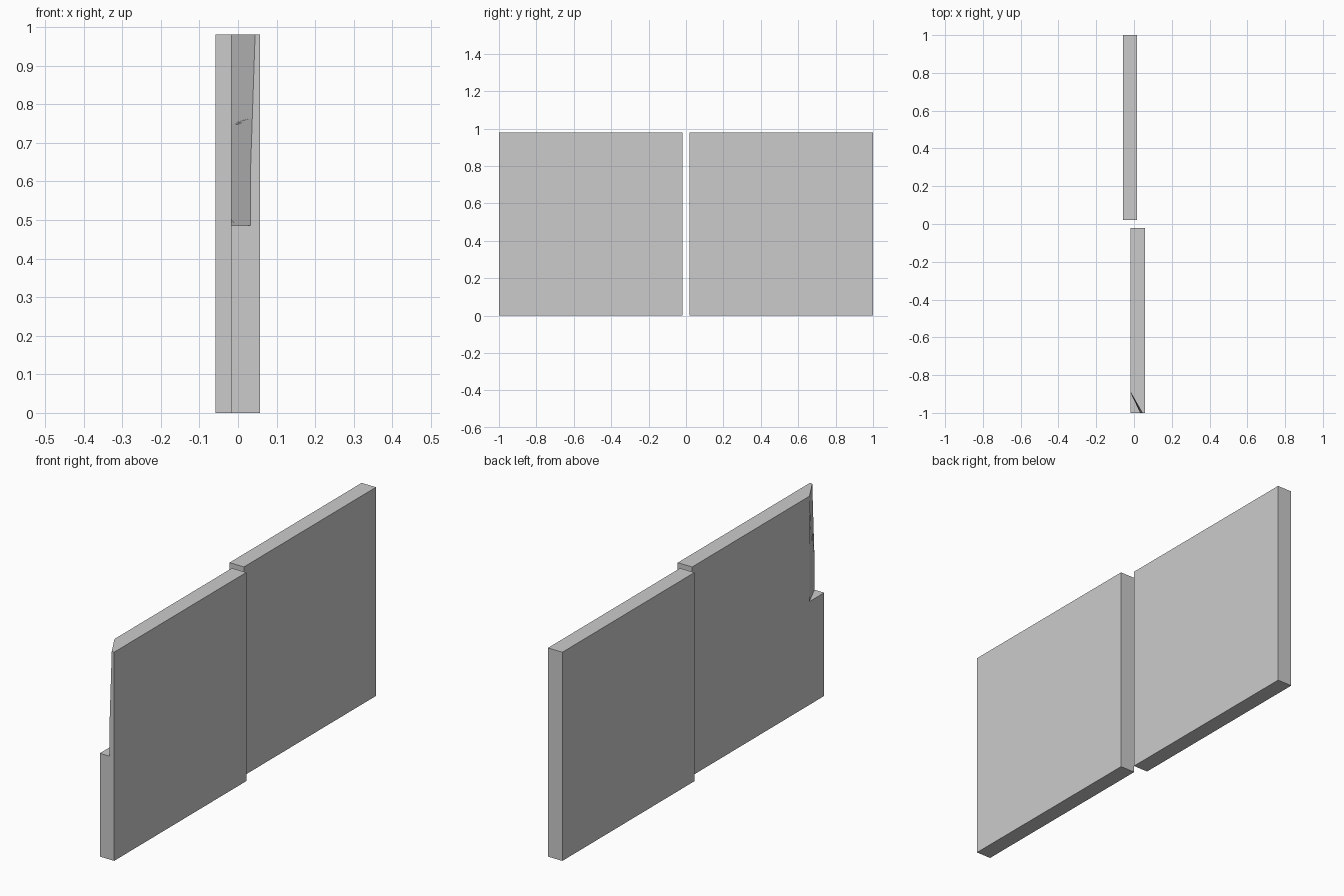
import bpy, bmesh
from mathutils import Vector

if "Cube" in bpy.data.objects:
    bpy.data.objects.remove(bpy.data.objects["Cube"])

THICK = 0.075

# crack junctions: (y, z) on the +x face, then (y, z) on the -x face
J = {
    "c00": (.02, 0, .02, 0), "c10": (1, 0, 1, 0), "c11": (1, .98, 1, .98), "c01": (.02, .98, .02, .98),
    "L1": (.02, .19, .02, .215), "L2": (.02, .44, .02, .39), "L3": (.02, .485, .02, .485),
    "L4": (.02, .775, .02, .735), "E1": (1, .515, 1, .525), "E2": (1, .695, 1, .69),
    "B1": (.39, 0, .45, 0), "B2": (.47, 0, .465, 0), "B3": (.92, 0, .90, 0),
    "T1": (.527, .98, .527, .98), "T2": (.78, .98, .76, .98),
    "J1": (.19, .19, .206, .20), "M1": (.23, .46, .25, .48), "K": (.44, .445, .443, .465),
    "P": (.69, .365, .69, .45), "Q": (.82, .18, .80, .20), "N": (.53, .535, .54, .54),
    "R": (.71, .525, .67, .53), "C": (.92, .53, .95, .525), "D": (.87, .665, .94, .66),
    "G": (.67, .67, .666, .678), "U": (.53, .82, .527, .776), "V": (.35, .79, .317, .777),
    "W": (.10, .485, .124, .495),
}

# each shard is a loop of junctions
SHARDS = ["c00 B1 J1 L1", "L1 J1 M1 W L2", "L2 W L3", "J1 B1 B2 K M1", "B2 B3 Q P K",
          "B3 c10 E1 C R P Q", "K P R N", "L3 W V L4", "L4 V U T1 c01", "W M1 K N U V",
          "N G T2 T1 U", "N R C D G", "C E1 E2 D", "G D E2 c11 T2"]


def loft(name, loop_a, loop_b):
    """Closed solid between two matching point loops."""
    bm = bmesh.new()
    a = [bm.verts.new(p) for p in loop_a]
    b = [bm.verts.new(p) for p in loop_b]
    bm.faces.new(a)
    bm.faces.new(b[::-1])
    n = len(a)
    for i in range(n):
        k = (i + 1) % n
        bm.faces.new((b[i], b[k], a[k], a[i]))
    bmesh.ops.recalc_face_normals(bm, faces=bm.faces)
    me = bpy.data.meshes.new(name)
    bm.to_mesh(me)
    bm.free()
    ob = bpy.data.objects.new(name, me)
    bpy.context.collection.objects.link(ob)
    return ob


def slab(name, x0, dy):
    """Cracked wall panel made of fitted shards."""
    obs = []
    for i, loop in enumerate(SHARDS):
        pts = [J[k] for k in loop.split()]
        front = [Vector((x0 + THICK, p[0] + dy, p[1])) for p in pts]
        back = [Vector((x0, p[2] + dy, p[3])) for p in pts]
        obs.append(loft(f"{name}_shard_{i + 1}", front, back))
    return obs


# rear panel, complete
slab("rear_panel", -0.058, 0.0)

# front panel, with a wedge broken off its upper outer corner
front_panel = slab("front_panel", -0.018, -1.02)
cutter = loft("chip_cutter",
              [(-.03, -1.05, 1.0), (.0736, -1.05, 1.0), (-.03, -.869, 1.0)],
              [(-.03, -1.05, .485), (.0562, -1.05, .485), (-.03, -.864, .485)])
cutter.hide_render = True
for i in (1, 2, 7, 8):
    ob = front_panel[i]
    mod = ob.modifiers.new("chip", 'BOOLEAN')
    mod.operation = 'DIFFERENCE'
    mod.solver = 'EXACT'
    mod.object = cutter
    bpy.context.view_layer.objects.active = ob
    bpy.ops.object.modifier_apply(modifier=mod.name)
bpy.data.objects.remove(cutter)
